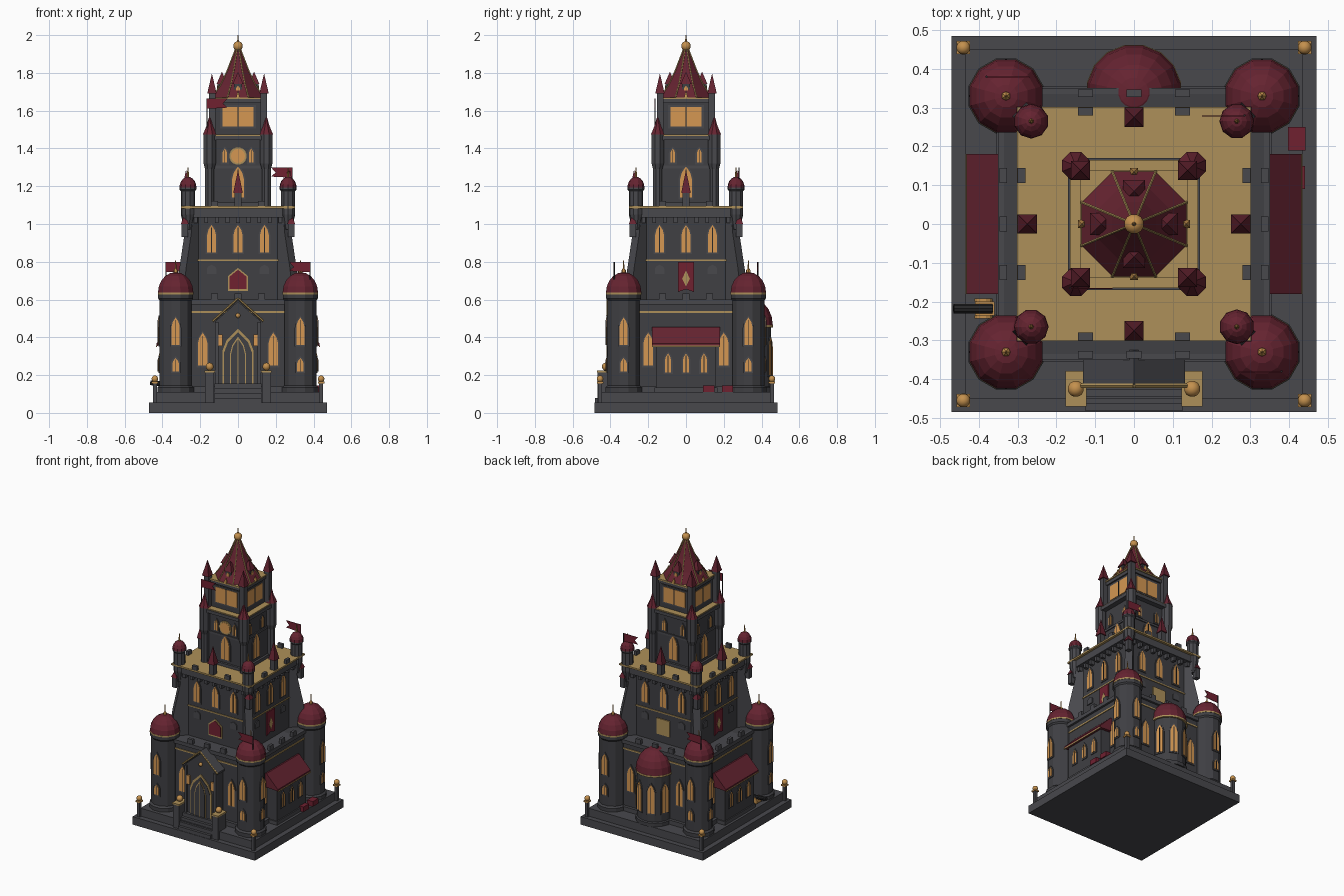
import bpy, bmesh
from math import pi, cos, sin, radians
from mathutils import Matrix, Vector

if "Cube" in bpy.data.objects:
    bpy.data.objects.remove(bpy.data.objects["Cube"])


def material(name, *rgb):
    m = bpy.data.materials.new(name)
    m.use_nodes = True
    m.diffuse_color = (*rgb, 1)
    m.node_tree.nodes["Principled BSDF"].inputs["Base Color"].default_value = (*rgb, 1)
    return m


STONE = material("grey stone", .065, .065, .073)
WALL = material("dark wall stone", .05, .05, .056)
RED = material("red roof", .13, .017, .03)
CLOTH = material("red cloth", .16, .015, .03)
TAN = material("tan gold", .42, .28, .10)
GLASS = material("amber glass", .66, .31, .085)
BRASS = material("brass", .55, .28, .075)
IRON = material("black iron", .02, .02, .022)
I = Matrix()


def T(x, y, z):
    return Matrix.Translation((x, y, z))


def R(k):
    # quarter turns: 0 front, 1 left (+x), 2 back, 3 right (-x)
    return Matrix.Rotation(k * pi / 2, 4, 'Z')


def finish(name, bm, mat, at, smooth=False):
    bm.transform(at)
    bmesh.ops.recalc_face_normals(bm, faces=bm.faces)
    for f in bm.faces:
        f.smooth = smooth
    me = bpy.data.meshes.new(name)
    bm.to_mesh(me)
    bm.free()
    me.materials.append(mat)
    ob = bpy.data.objects.new(name, me)
    bpy.context.collection.objects.link(ob)
    return ob


def box(name, x, y, z0, z1, sx, sy, mat, at=I, top=1.0):
    bm = bmesh.new()
    bmesh.ops.create_cube(bm, size=1)
    for v in bm.verts:
        k = top if v.co.z > 0 else 1
        v.co = (v.co.x * sx * k + x, v.co.y * sy * k + y, z1 if v.co.z > 0 else z0)
    return finish(name, bm, mat, at)


def lathe(name, profile, n, mat, at=I, smooth=False):
    bm = bmesh.new()
    rings = [[bm.verts.new((r * cos((i + .5) * 2 * pi / n), r * sin((i + .5) * 2 * pi / n), z))
              for i in range(n)] for r, z in profile]
    for a, b in zip(rings, rings[1:]):
        for i in range(n):
            bm.faces.new((a[i], a[(i + 1) % n], b[(i + 1) % n], b[i]))
    bm.faces.new(rings[0])
    bm.faces.new(rings[-1])
    bmesh.ops.remove_doubles(bm, verts=bm.verts, dist=1e-5)
    return finish(name, bm, mat, at, smooth)


def plate(name, pts, depth, mat, at=I):
    # outline in local x/z, raised towards local -y
    bm = bmesh.new()
    f = bm.faces.new([bm.verts.new((x, 0, z)) for x, z in pts])
    ext = bmesh.ops.extrude_face_region(bm, geom=[f])["geom"]
    for v in ext:
        if isinstance(v, bmesh.types.BMVert):
            v.co.y -= depth
    return finish(name, bm, mat, at)


def rod(name, a, b, r, mat, at=I, n=6):
    a, b = Vector(a), Vector(b)
    turn = (b - a).to_track_quat('Z', 'Y').to_matrix().to_4x4()
    return lathe(name, [(r, 0), (r, (b - a).length)], n, mat, at @ Matrix.Translation(a) @ turn)


def ball(name, r, mat, at):
    lathe(name, [(r * sin(i * pi / 8), -r * cos(i * pi / 8)) for i in range(9)], 12, mat, at, True)


def arch(w, h, z=0):
    rise = min(h * .4, w * 1.1)
    side = [(w / 2, z), (w / 2, z + h - rise), (w * .36, z + h - rise * .5)]
    return side + [(0, z + h)] + [(-x, q) for x, q in reversed(side)]


def window(at, w, h):
    plate("window_frame", arch(w + .018, h + .02, -.009), .005, STONE, at)
    plate("window_glass", arch(w, h), .008, GLASS, at)
    box("window_mullion", 0, -.005, 0, h * .9, .004, .01, IRON, at)


def trim(name, half, z, h, mat):
    box(name, 0, 0, z, z + h, half * 2, half * 2, mat)


def dome(name, r, h, mat, at, n=12):
    lathe(name, [(r * cos(i * pi / 10), h * sin(i * pi / 10)) for i in range(5)] + [(0, h)], n, mat, at)


def flag(x, y, z0, z1, way):
    rod("flag_pole", (x, y, z0), (x, y, z1), .003, IRON)
    w, h = .11 * way, .055
    plate("flag", [(0, 0), (w, .006), (w * .78, h * .5), (w, h), (0, h)], .003, CLOTH, T(x, y, z1 - h))


# Stepped base
box("base_lower", 0, 0, 0, .055, .94, .97, STONE)
box("base_upper", 0, 0, .055, .11, .87, .90, STONE)

# Stacked square bodies, ledges and trims
trim("lower_plinth", .355, .11, .03, STONE)
trim("lower_body", .335, .11, .49, WALL)
trim("lower_gold_band", .34, .53, .01, TAN)
trim("lower_ledge", .35, .575, .025, STONE)
trim("middle_body", .245, .6, .44, WALL)
trim("middle_gold_band", .25, .805, .008, TAN)
trim("middle_cornice", .285, 1.035, .05, STONE)
trim("terrace", .302, 1.083, .011, TAN)
trim("tower_plinth", .15, 1.09, .025, STONE)
trim("tower_body", .135, 1.09, .38, WALL)
trim("tower_band", .142, 1.295, .015, STONE)
trim("tower_ledge", .17, 1.445, .022, STONE)
trim("tower_gold_band", .165, 1.467, .007, TAN)
trim("belfry_body", .122, 1.47, .19, WALL)
trim("belfry_ledge", .132, 1.64, .022, STONE)
trim("belfry_gold_band", .139, 1.662, .009, TAN)

# Details repeated on every face
for k in range(4):
    F = R(k)
    for x in (-.125, 0, .125):
        box("ledge_merlon", x, -.337, .6, .632, .038, .02, STONE, F)
        window(F @ T(x * 1.12, -.245, .85), .046, .145)
    for x in (-.125, .125):
        box("terrace_merlon", x, -.29, 1.09, 1.122, .038, .02, STONE, F)
        plate("blind_arch", arch(.05, .05), .006, STONE, F @ T(x * 1.12, -.245, .735))
        window(F @ T(x * .56, -.135, 1.325), .026, .075)
    for i in range(9):
        box("corbel", (i - 4) * .056, -.258, 1.005, 1.04, .02, .03, STONE, F)
    window(F @ T(0, -.135, 1.14), .062, .165)
    # terrace pinnacle
    box("pinnacle_post", 0, -.275, 1.09, 1.165, .036, .036, STONE, F)
    box("pinnacle_roof", 0, -.275, 1.165, 1.285, .05, .05, RED, F, .02)
    # belfry opening
    box("belfry_frame", 0, -.122, 1.505, 1.63, .19, .008, STONE, F)
    box("belfry_glass", 0, -.124, 1.515, 1.62, .166, .009, GLASS, F)
    box("belfry_mullion", 0, -.126, 1.515, 1.62, .007, .009, IRON, F)
    # spire dormer and gold finial
    box("dormer", 0, -.085, 1.67, 1.74, .04, .045, WALL, F)
    plate("dormer_glass", arch(.022, .045), .004, GLASS, F @ T(0, -.108, 1.688))
    box("dormer_roof", 0, -.085, 1.74, 1.805, .058, .058, RED, F, .02)
    box("eave_finial", 0, -.135, 1.67, 1.705, .02, .02, BRASS, F, .1)

    # Corner pieces
    C = F @ T(.33, -.33, 0)
    lathe("corner_tower", [(.1, .11), (.1, .135), (.088, .145), (.088, .595), (.096, .605), (.096, .63)],
          12, WALL, C)
    lathe("corner_tower_band", [(.098, .628), (.098, .638)], 12, TAN, C)
    dome("corner_tower_dome", .097, .108, RED, C @ T(0, 0, .637))
    lathe("corner_tower_finial", [(.012, .738), (.012, .755), (.004, .765), (.002, .81)], 6, BRASS, C)
    for q in (0, 1):
        W = C @ R(q) @ T(0, -.086, 0)
        window(W @ T(0, 0, .36), .042, .145)
        window(W @ T(0, 0, .22), .034, .07)
    # raking buttress with small pinnacle
    D = F @ Matrix.Rotation(radians(45), 4, 'Z')
    plate("raking_buttress", [(.3, .6), (.43, .6), (.415, .76), (.375, .95), (.365, 1.04), (.3, 1.04)],
          .05, STONE, D @ T(0, 0, 0) @ Matrix.Rotation(-pi / 2, 4, 'Z') @ T(0, .025, 0))
    box("buttress_pinnacle", .282, -.282, .93, 1.0, .032, .032, STONE, F)
    box("buttress_pinnacle_roof", .282, -.282, 1.0, 1.05, .042, .042, RED, F, .05)
    # terrace turret
    C = F @ T(.265, -.265, 0)
    lathe("terrace_turret", [(.018, .97), (.038, 1.05), (.038, 1.175), (.044, 1.182), (.044, 1.192)],
          10, STONE, C)
    dome("terrace_turret_dome", .045, .058, RED, C @ T(0, 0, 1.192), 10)
    lathe("terrace_turret_finial", [(.007, 1.245), (.002, 1.3)], 6, BRASS, C)
    # tower corner shafts
    C = F @ T(.15, -.15, 0)
    lathe("tower_shaft", [(.026, 1.09), (.026, 1.29), (.035, 1.32), (.035, 1.475)], 8, STONE, C)
    lathe("tower_shaft_roof", [(.038, 1.475), (.016, 1.525), (0, 1.58)], 8, RED, C)
    box("belfry_post", .136, -.136, 1.47, 1.69, .036, .036, STONE, F)
    box("belfry_post_roof", .138, -.138, 1.69, 1.795, .05, .05, RED, F, .02)
    # base lamps
    C = F @ (T(.44, -.455, 0) if k % 2 == 0 else T(.455, -.44, 0))
    box("lamp_post", 0, 0, .055, .16, .022, .022, STONE, C)
    box("lamp_cap", 0, 0, .155, .165, .034, .034, BRASS, C)
    ball("lamp_ball", .018, BRASS, C @ T(0, 0, .18))

# Spire with gilded hips
spire = [(.146, 1.671), (.1, 1.735), (.062, 1.81), (.014, 1.925)]
lathe("spire", spire, 8, RED)
for i in range(8):
    a = (i + .5) * pi / 4
    pts = [(r * cos(a), r * sin(a), z) for r, z in spire]
    for p, q in zip(pts, pts[1:]):
        rod("spire_rib", p, q, .004, TAN)
ball("spire_ball", .026, BRASS, T(0, 0, 1.942))
lathe("spire_tip", [(.006, 1.96), (.002, 2.0)], 6, BRASS)

# Clock on the front
turn = Matrix.Rotation(pi / 2, 4, 'X')
lathe("clock_rim", [(.046, 0), (.046, .007)], 16, TAN, T(0, -.135, 1.36) @ turn)
lathe("clock_face", [(.037, 0), (.037, .009)], 16, GLASS, T(0, -.135, 1.36) @ turn)

# Entrance porch, door and stairs
gable = [(-.12, .11), (.12, .11), (.12, .485), (0, .59), (-.12, .485)]
plate("porch", gable, .08, WALL, T(0, -.325, 0))
for s in (-1, 1):
    plate("porch_roof", [(0, .595), (s * .132, .478), (s * .132, .49), (0, .61)], .09, STONE, T(0, -.325, 0))
    rod("gable_trim", (s * .135, -.417, .485), (0, -.417, .607), .006, TAN)
    box("door_lantern", s * .092, -.41, .355, .415, .02, .014, GLASS)
    box("porch_pillar", s * .112, -.408, .11, .48, .018, .016, STONE)
    window(T(s * .187, -.335, .25), .05, .175)
    box("stair_pier", s * .15, -.425, .055, .215, .048, .085, STONE)
    box("stair_pier_cap", s * .15, -.425, .215, .225, .054, .092, TAN)
    ball("stair_ball", .021, BRASS, T(s * .15, -.425, .245))
ball("gable_boss", .013, BRASS, T(0, -.41, .515))
plate("door_frame", arch(.165, .29), .006, TAN, T(0, -.405, .155))
plate("door", arch(.148, .272), .009, WALL, T(0, -.405, .155))
plate("door_inner_trim", arch(.085, .25), .011, TAN, T(0, -.405, .155))
plate("door_inner", arch(.073, .238), .013, WALL, T(0, -.405, .155))
box("door_seam", 0, -.418, .155, .4, .005, .006, TAN)
for i in range(4):
    box("stair", 0, -.4 - (4 - i) * .009, .055 + i * .025, .08 + i * .025, .25, .02 + (4 - i) * .018, STONE)

# Side halls with lean-to roofs and banners
for k in (1, 3):
    F = R(k)
    box("side_hall", 0, -.365, .11, .375, .32, .09, WALL, F)
    box("side_hall_plinth", 0, -.368, .11, .135, .335, .1, STONE, F)
    plate("side_hall_roof", [(.33, .36), (.432, .355), (.432, .367), (.345, .455), (.33, .455)], .36, RED,
          F @ T(.18, 0, 0) @ Matrix.Rotation(-pi / 2, 4, 'Z') @ Matrix.Rotation(0, 4, 'Z'))
    box("side_hall_gold_band", 0, -.431, .349, .357, .36, .006, TAN, F)
    for x in (-.095, 0, .095):
        window(F @ T(x, -.41, .215), .032, .1)
    for x in (-.2, .2):
        window(F @ T(x, -.335, .25), .05, .175)
    plate("banner", [(-.043, .8), (-.043, .64), (0, .655), (.043, .64), (.043, .8)], .008, CLOTH,
          F @ T(0, -.245, 0))
    plate("banner_emblem", [(0, .67), (.02, .71), (0, .755), (-.02, .71)], .0095, TAN, F @ T(0, -.245, 0))

# Front shield and back panel
shield = [(-.052, .645), (.052, .645), (.052, .725), (0, .768), (-.052, .725)]
plate("shield_border", shield, .006, TAN, T(0, -.245, 0))
plate("shield", [(x * .84, .705 + (z - .705) * .84) for x, z in shield], .009, CLOTH, T(0, -.245, 0))
box("back_panel", 0, .248, .655, .765, .1, .008, TAN)

# Rounded apse at the back
A = T(0, .34, 0)
lathe("apse", [(.122, .11), (.122, .135), (.113, .14), (.113, .455)], 16, WALL, A)
lathe("apse_band", [(.124, .452), (.124, .464)], 16, TAN, A)
dome("apse_dome", .122, .145, RED, A @ T(0, 0, .464), 16)
for d in (-67.5, -22.5, 22.5, 67.5):
    window(A @ Matrix.Rotation(pi + radians(d), 4, 'Z') @ T(0, -.112, .2), .045, .2)
for s in (-1, 1):
    window(R(2) @ T(s * .187, -.335, .25), .05, .175)

# Flags
flag(.285, .28, 1.19, 1.3, -1)
flag(-.165, -.165, 1.5, 1.665, 1)
flag(-.38, .38, .65, .8, 1)
flag(.38, -.38, .65, .8, -1)

# Crates and a small cannon in the yard
for x, y in ((.42, .22), (.418, .12)):
    box("crate", x, y, .11, .145, .045, .06, CLOTH)
rod("cannon_barrel", (-.365, -.218, .15), (-.465, -.218, .16), .013, IRON, n=10)
for y in (-.24, -.196):
    rod("cannon_wheel", (-.388, y - .004, .133), (-.388, y + .004, .133), .024, BRASS, n=12)
box("cannon_carriage", -.385, -.218, .12, .145, .05, .036, BRASS)
